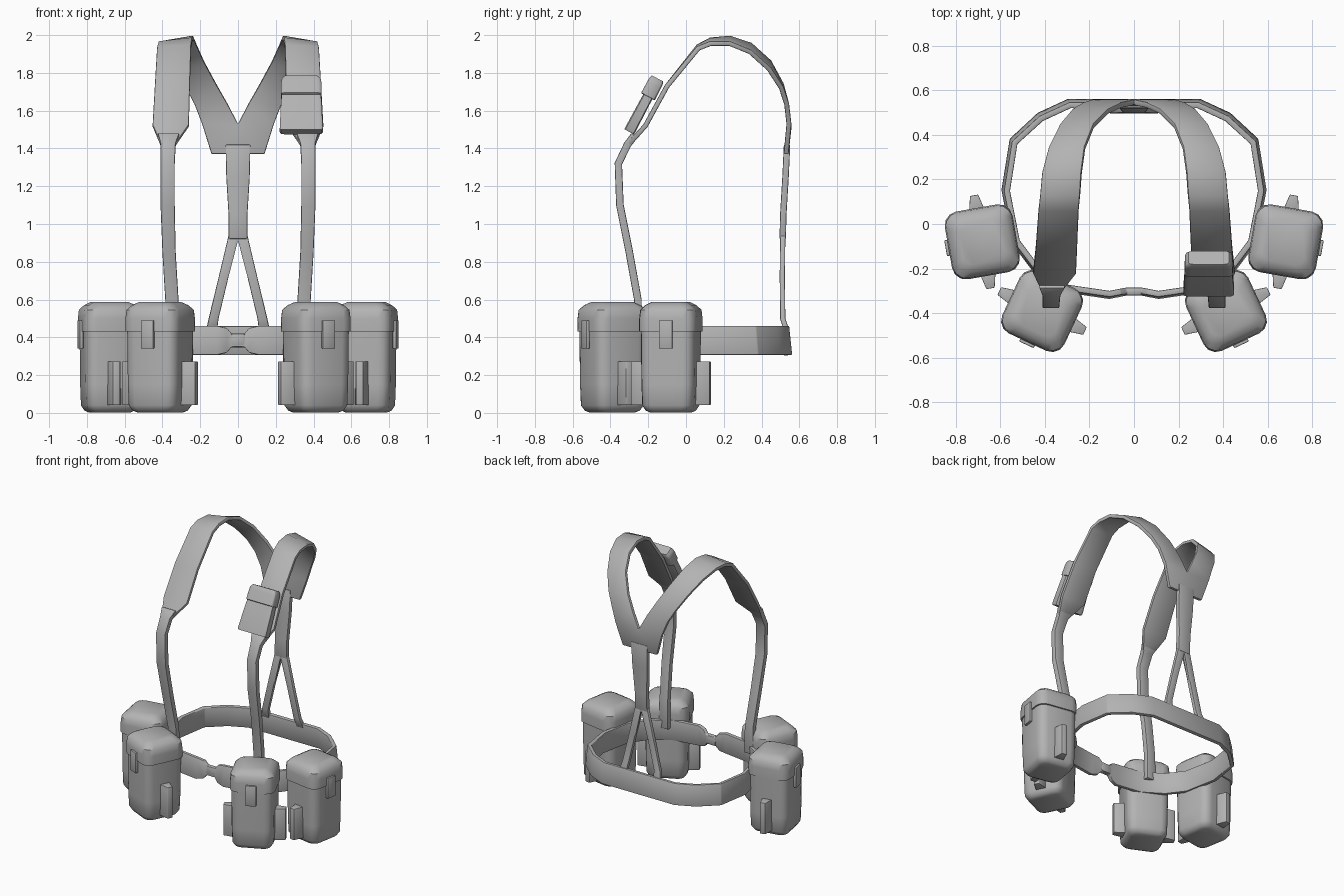
import bpy, bmesh
from math import radians, sin, cos, pi
from mathutils import Matrix, Vector

old = bpy.data.objects.get("Cube")
if old:
    bpy.data.objects.remove(old, do_unlink=True)

grey = bpy.data.materials.new("webbing_grey")
grey.use_nodes = True
grey.diffuse_color = (0.45, 0.45, 0.45, 1)
grey.node_tree.nodes["Principled BSDF"].inputs["Base Color"].default_value = grey.diffuse_color


def finish(name, bm, matrix=None, mirror=False, thickness=0, bevel=0, angle=40):
    """Turn a bmesh into a finished, smooth shaded object."""
    me = bpy.data.meshes.new(name)
    bm.to_mesh(me)
    bm.free()
    me.materials.append(grey)
    ob = bpy.data.objects.new(name, me)
    bpy.context.collection.objects.link(ob)
    if matrix:
        ob.matrix_world = matrix
    if mirror:
        m = ob.modifiers.new("mirror", 'MIRROR')
        m.use_clip = True
    if thickness:
        s = ob.modifiers.new("thickness", 'SOLIDIFY')
        s.thickness, s.offset = thickness, 0
    if bevel:
        b = ob.modifiers.new("bevel", 'BEVEL')
        b.width, b.segments, b.limit_method = bevel, 2, 'ANGLE'
    bpy.ops.object.select_all(action='DESELECT')
    ob.select_set(True)
    bpy.context.view_layer.objects.active = ob
    bpy.ops.object.convert(target='MESH')
    bpy.ops.object.shade_smooth_by_angle(angle=radians(angle))
    return ob


def ribbon(name, pairs, thickness):
    """Mirrored band through pairs of edge points."""
    bm = bmesh.new()
    rows = [[bm.verts.new(p) for p in pair] for pair in pairs]
    for (a, b), (c, d) in zip(rows, rows[1:]):
        bm.faces.new((a, b, d, c))
    return finish(name, bm, mirror=True, thickness=thickness, bevel=0.006)


def strap(name, stations, thickness):
    """Stations give inner x, outer x, y, z and drop of the outer edge."""
    ribbon(name, [((xi, y, z), (xo, y, z - drop)) for xi, xo, y, z, drop in stations], thickness)


def box(name, size, at, matrix=Matrix(), bevel=0.006, taper=1.0):
    """Box whose -y end may be narrowed by taper."""
    bm = bmesh.new()
    bmesh.ops.create_cube(bm, size=1)
    for v in bm.verts:
        if v.co.y < 0:
            v.co.x *= taper
        v.co = Vector(a * b for a, b in zip(v.co, size))
    return finish(name, bm, matrix @ Matrix.Translation(at), bevel=bevel)


def rounded_loft(name, sections, matrix, depth=1.0, corner=0.4, angle=40):
    """Rounded square sections (height, half width) joined and capped."""
    bm = bmesh.new()
    rings = []
    for z, h in sections:
        r = h * corner
        ring = []
        for q in range(4):
            for k in range(4):
                a = q * pi / 2 + k * pi / 6
                mid = q * pi / 2 + pi / 4
                cx, cy = [(h - r) * (1 if f(mid) > 0 else -1) for f in (cos, sin)]
                ring.append(bm.verts.new((cx + r * cos(a), (cy + r * sin(a)) * depth, z)))
        rings.append(ring)
    for lo, hi in zip(rings, rings[1:]):
        n = len(lo)
        for i in range(n):
            j = (i + 1) % n
            bm.faces.new((lo[i], lo[j], hi[j], hi[i]))
    bm.faces.new(rings[0][::-1])
    bm.faces.new(rings[-1])
    return finish(name, bm, matrix, angle=angle)


# Waist belt, pinched at the front clasp and flared slightly at the bottom
belt = [(0, -.303, .035), (.035, -.303, .035), (.06, -.308, .065), (.11, -.318, .077),
        (.3, -.29, .077), (.44, -.2, .077), (.53, -.08, .077), (.575, .15, .077),
        (.54, .37, .077), (.42, .48, .077), (.29, .54, .077), (0, .54, .077)]
ribbon("waist_belt", [((x * 1.01, y * 1.015, .383 - h), (x * .99, y * .985, .383 + h))
                      for x, y, h in belt], 0.028)
box("belt_clasp", (.08, .036, .07), (0, -.303, .385), bevel=.012)

# Shoulder straps: narrow in front, padded over the shoulder, joined at the back
strap("front_straps", [
    (.31, .385, -.25, .40, 0), (.315, .385, -.255, .60, 0), (.33, .40, -.30, .85, 0),
    (.335, .41, -.35, 1.1, 0), (.335, .41, -.358, 1.32, 0), (.33, .41, -.31, 1.42, 0),
    (.31, .425, -.272, 1.47, 0)], 0.04)
strap("shoulder_pads", [
    (.33, .41, -.305, 1.42, 0), (.26, .452, -.215, 1.52, 0), (.255, .44, -.10, 1.73, 0),
    (.248, .428, .065, 1.94, .01), (.242, .42, .13, 1.975, .02), (.235, .41, .23, 1.985, .03),
    (.22, .38, .34, 1.95, .04), (.18, .33, .44, 1.86, .04), (.115, .275, .505, 1.74, .02),
    (.055, .23, .533, 1.635, 0), (0, .19, .545, 1.53, 0), (0, .14, .53, 1.37, 0)], 0.026)

# Back stem and its two spreading legs
strap("back_stem", [(0, .066, .535, 1.42, 0), (0, .062, .527, 1.25, 0),
                    (0, .05, .515, 1.05, 0), (0, .05, .512, .92, 0)], 0.034)
strap("back_legs", [(0, .05, .512, .94, 0), (.05, .102, .51, .72, 0),
                    (.103, .155, .512, .5, 0), (.112, .17, .535, .43, 0)], 0.028)

# Four belt pouches, each with a lid, closing tab and two side loops
for side, sx in (("right", -1), ("left", 1)):
    for place, x, y, turn in (("front", .412, -.39, 25), ("side", .68, -.08, 80)):
        m = Matrix.Translation((sx * x, y, 0)) @ Matrix.Rotation(radians(sx * turn), 4, 'Z')
        name = f"{side}_{place}_pouch"
        rounded_loft(name + "_body", [(0.002, .1), (.012, .122), (.04, .139),
                                      (.15, .143), (.44, .146)], m)
        rounded_loft(name + "_lid", [(.43, .146), (.432, .154), (.5, .154),
                                     (.545, .149), (.57, .125), (.586, .095)], m)
        box(name + "_tab", (.072, .02, .15), (0, -.157, .415), m, .004)
        for lx in (-1, 1):
            turned = m @ Matrix.Rotation(radians(90 * lx), 4, 'Z')
            box(name + "_loop", (.075, .08, .23), (0, -.172, .157), turned, .003, .5)

# Small pouch on the left shoulder strap
tilt = Matrix.Translation((.335, -.228, 1.625)) @ Matrix.Rotation(radians(-28), 4, 'X')
rounded_loft("shoulder_pouch_body", [(-.155, .108), (-.145, .114), (0, .108), (.12, .1)],
             tilt, depth=.26, corner=.2)
rounded_loft("shoulder_pouch_lid", [(.055, .1), (.058, .108), (.13, .106), (.15, .102), (.165, .09)],
             tilt, depth=.38, corner=.25)
